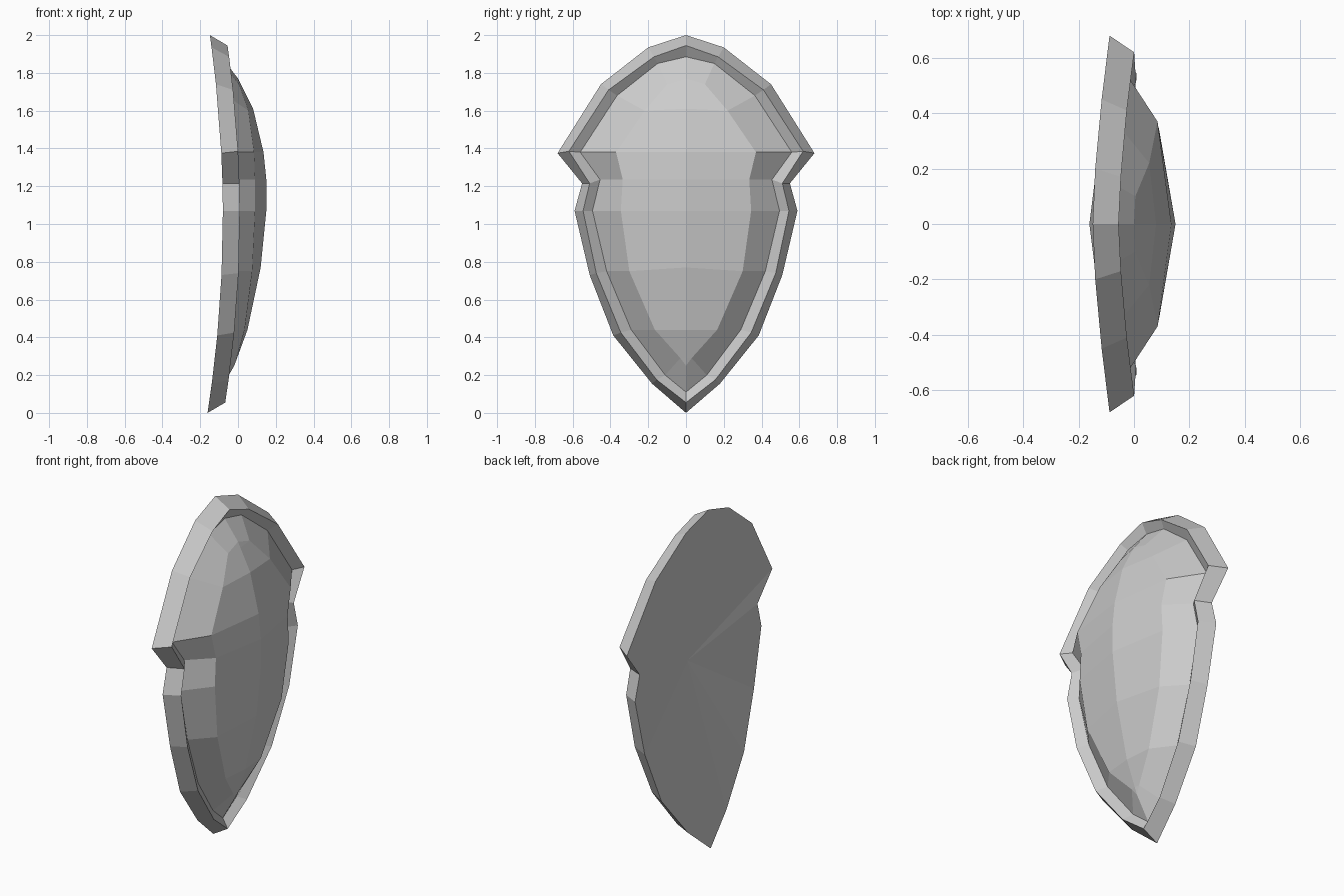
import bpy, bmesh

if "Cube" in bpy.data.objects:
    bpy.data.objects.remove(bpy.data.objects["Cube"])

# half outlines (y, z), from top tip down to bottom tip
OUTER = [(0, 2), (.20, 1.935), (.45, 1.74), (.68, 1.375), (.55, 1.215),
         (.59, 1.07), (.51, .73), (.385, .41), (.18, .155), (0, 0)]
RIM = [(0, 1.945), (.17, 1.885), (.41, 1.71), (.62, 1.385), (.51, 1.215),
       (.545, 1.07), (.475, .74), (.345, .425), (.155, .175), (0, .055)]
INNER = [(0, 1.885), (.15, 1.85), (.365, 1.68), (.56, 1.38), (.455, 1.235),
         (.495, 1.07), (.42, .75), (.29, .44), (.11, .20), (0, .11)]
# bulge: (x, y, z) of the shoulder line, (x, z) of the centre ridge
SHOULDER = [(0, 0, 1.77), (.005, .10, 1.74), (.055, .22, 1.60), (.085, .37, 1.38),
            (.09, .335, 1.235), (.09, .345, 1.07), (.075, .30, .75),
            (.035, .165, .44), (-.01, .03, .29), (-.02, 0, .25)]
RIDGE = [(0, 1.77), (.015, 1.74), (.08, 1.61), (.135, 1.38), (.15, 1.235),
         (.15, 1.07), (.12, .77), (.05, .44), (-.005, .29), (-.02, .25)]


def bend(outline, x, amount=.08):
    """Curve a flat outline backwards towards top and bottom."""
    return [(x - amount * (z - 1.04) ** 2, y, z) for y, z in outline]


def loft(name, rows):
    """Join neighbouring rows with faces, on both sides of the y = 0 plane."""
    bm = bmesh.new()
    for side in (1, -1):
        grid = [[bm.verts.new((x, side * y, z)) for x, y, z in r] for r in rows]
        for a, b in zip(grid, grid[1:]):
            for i in range(len(a) - 1):
                q = [a[i], a[i + 1], b[i + 1], b[i]]
                uniq = []
                for v in q:
                    if all((v.co - u.co).length > 1e-5 for u in uniq):
                        uniq.append(v)
                if len(uniq) > 2:
                    bm.faces.new(uniq if side < 0 else uniq[::-1])
    bmesh.ops.remove_doubles(bm, verts=bm.verts, dist=1e-4)
    me = bpy.data.meshes.new(name)
    bm.to_mesh(me)
    bm.free()
    ob = bpy.data.objects.new(name, me)
    bpy.context.collection.objects.link(ob)
    return ob


outer = bend(OUTER, -.08, .075)
inner = bend(INNER, -.03)

# hollow back fan, slanted rim and its inner wall
loft("shield_rim", [[(-.01, 0, 1.07)] * len(outer), outer, bend(RIM, .01), inner])
# faceted bulging face
loft("shield_face", [inner, SHOULDER, [(x, 0, z) for x, z in RIDGE]])
